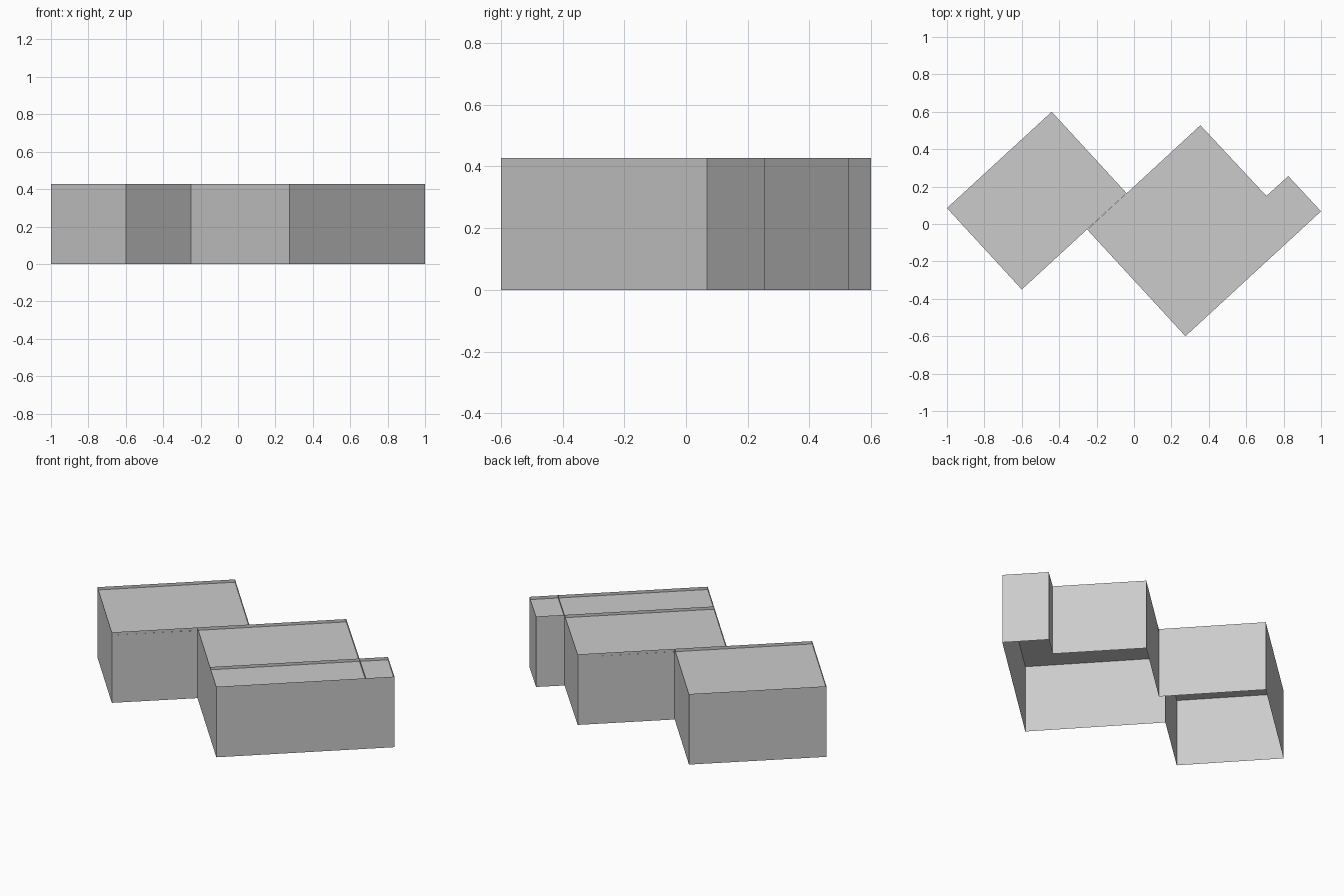
import bpy

if "Cube" in bpy.data.objects:
    bpy.data.objects.remove(bpy.data.objects["Cube"])

ROOF_Z, TOP_Z = 0.41, 0.427


def shell(name, outline, z0, z1, floor=False):
    """Open sheet walls around an outline, optionally closed by a sheet at z0."""
    n = len(outline)
    verts = [(x, y, z) for z in (z0, z1) for x, y in outline]
    faces = [(i, (i + 1) % n, n + (i + 1) % n, n + i) for i in range(n)]
    if floor:
        faces.append(tuple(range(n)))
    mesh = bpy.data.meshes.new(name)
    mesh.from_pydata(verts, [], faces)
    obj = bpy.data.objects.new(name, mesh)
    bpy.context.collection.objects.link(obj)
    return obj


# Shared plan corners (counter-clockwise footprint)
west, south_west, notch_front = (-1, 0.085), (-0.6, -0.35), (-0.25, -0.03)
south, east, north_east = (0.275, -0.6), (1, 0.068), (0.825, 0.256)
notch_right, north_mid = (0.708, 0.15), (0.355, 0.528)
notch_back, north_west = (-0.04, 0.165), (-0.44, 0.6)
inner_left, inner_right = (0.1, -0.41), (0.884, -0.039)

# Outer walls, open underneath
shell("outer_walls", [west, south_west, notch_front, south, east, north_east,
                      notch_right, north_mid, notch_back, north_west], 0, ROOF_Z)

# Sunken flat roofs, each with a thin raised parapet
roofs = {
    "left_roof": [west, south_west, notch_back, north_west],
    "middle_roof": [notch_front, inner_left, notch_right, north_mid],
    "front_roof": [inner_left, south, inner_right, notch_right],
    "corner_roof": [notch_right, inner_right, east, north_east],
}
for name, outline in roofs.items():
    shell(name, outline, ROOF_Z, TOP_Z, floor=True)
